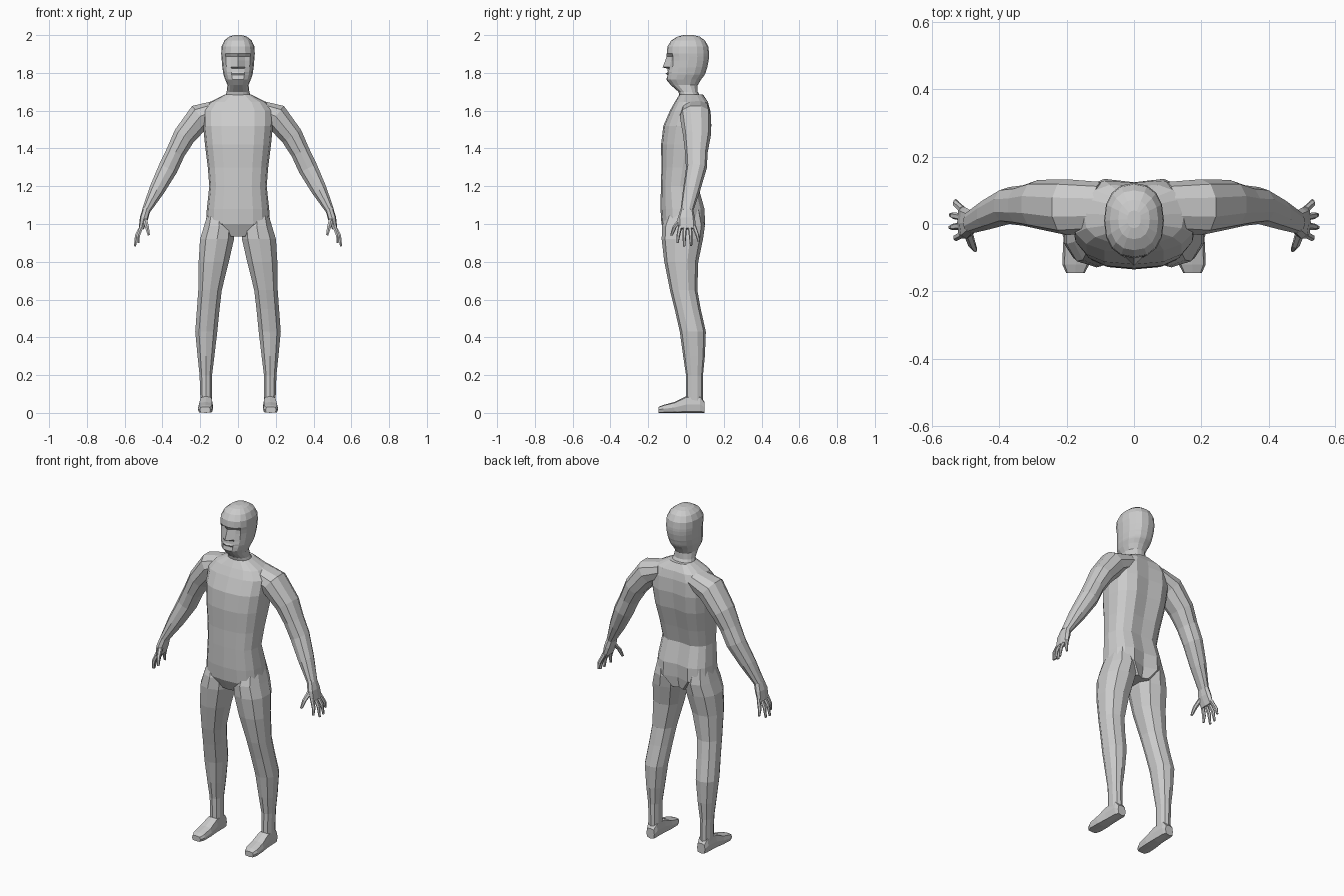
import bpy, bmesh
from math import sin, cos, pi
from mathutils import Vector

X, Y, Z = Vector((1, 0, 0)), Vector((0, 1, 0)), Vector((0, 0, 1))


def ring(c, u, v, a, b, n, p):
    """Rounded-square section; the first point sits on the -v side."""
    pts = []
    for k in range(n):
        t = -pi / 2 + 2 * pi * k / n
        f = [(1 if w > 0 else -1) * abs(w) ** (2 / p) if abs(w) > 1e-6 else 0
             for w in (cos(t), sin(t))]
        pts.append(Vector(c) + u * a * f[0] + v * b * f[1])
    return pts


def level(z, x0, x1, y0, y1, n, p):
    return ring(((x0 + x1) / 2, (y0 + y1) / 2, z), X, Y,
                (x1 - x0) / 2, (y1 - y0) / 2, n, p)


def tube(path, n, p=2.2):
    """Rings across a path of (x, y, z, in-plane radius, y radius)."""
    pts = [Vector(q[:3]) for q in path]
    rings = []
    for i, q in enumerate(path):
        t = pts[min(i + 1, len(pts) - 1)] - pts[max(i - 1, 0)]
        u = Vector((-t.z, 0, t.x)).normalized()
        rings.append(ring(pts[i], u, Y, q[3], q[4], n, p))
    return rings


def build(name, lofts, both=False):
    bm = bmesh.new()
    for s in ((1, -1) if both else (1,)):
        for rings in lofts:
            vs = [[bm.verts.new((s * q.x, q.y, q.z)) for q in r] for r in rings]
            n = len(vs[0])
            for a, b in zip(vs, vs[1:]):
                for k in range(n):
                    j = (k + 1) % n
                    bm.faces.new((a[k], a[j], b[j], b[k]))
            bm.faces.new(vs[0][::-1])
            bm.faces.new(vs[-1])
    bmesh.ops.recalc_face_normals(bm, faces=bm.faces)
    me = bpy.data.meshes.new(name)
    bm.to_mesh(me)
    bm.free()
    ob = bpy.data.objects.new(name, me)
    bpy.context.collection.objects.link(ob)
    return ob


# Torso: z, half width, front y, back y, spine groove depth
torso = []
for z, w, f, b, g in [(.935, .07, -.10, .085, .02), (1.0, .17, -.13, .108, .03),
                      (1.08, .165, -.135, .105, .02), (1.2, .152, -.133, .07, .012),
                      (1.3, .16, -.13, .095, .015), (1.42, .175, -.132, .13, .02),
                      (1.52, .185, -.12, .142, .018), (1.6, .185, -.085, .135, .012),
                      (1.645, .15, -.06, .122, .01), (1.685, .07, -.035, .09, 0)]:
    r = level(z, -w, w, f, b, 16, 2.6)
    r[8].y -= g
    torso.append(r)
body = build("body", [torso])

# Arms
arms = build("arms", [tube([
    (.10, .05, 1.61, .05, .075), (.20, .05, 1.57, .073, .083),
    (.285, .058, 1.465, .062, .073), (.33, .055, 1.38, .053, .06),
    (.37, .055, 1.295, .054, .055), (.43, .03, 1.18, .043, .046),
    (.487, .005, 1.07, .023, .034)], 10)], True)

# Legs: z, inner x, outer x, front y, back y
legs = build("legs", [[level(*q, 10, 2.3) for q in [
    (1.08, .06, .155, -.09, .08), (.99, .015, .183, -.126, .10),
    (.92, .017, .205, -.129, .09), (.8, .045, .212, -.115, .065),
    (.65, .083, .213, -.085, .06), (.55, .095, .22, -.06, .078),
    (.43, .107, .229, -.033, .105), (.3, .123, .216, -.015, .10),
    (.2, .136, .205, 0, .09), (.06, .137, .2, 0, .09)]]], True)

# Fuse the limbs into the torso
for limb in (arms, legs):
    m = body.modifiers.new("fuse", 'BOOLEAN')
    m.operation, m.object, m.solver = 'UNION', limb, 'EXACT'
dg = bpy.context.evaluated_depsgraph_get()
body.data = bpy.data.meshes.new_from_object(body.evaluated_get(dg))
body.modifiers.clear()
for limb in (arms, legs):
    bpy.data.objects.remove(limb)

# Head and neck: z, half width, front y, back y, nose push, eye recess
head = []
for z, w, f, b, nose, eye in [
        (1.66, .072, -.03, .085, 0, 0), (1.70, .06, -.04, .062, 0, 0),
        (1.735, .056, -.08, .062, 0, 0), (1.765, .068, -.105, .08, 0, 0),
        (1.788, .076, -.103, .098, -.006, 0), (1.796, .078, -.103, .102, .005, .003),
        (1.804, .079, -.102, .105, -.006, 0), (1.822, .082, -.099, .11, 0, .004),
        (1.83, .083, -.098, .113, .026, .004), (1.865, .086, -.096, .12, .014, .010),
        (1.888, .088, -.098, .122, .004, .016), (1.903, .089, -.102, .122, 0, .001),
        (1.94, .087, -.098, .118, 0, 0), (1.972, .072, -.078, .10, 0, 0),
        (1.992, .047, -.045, .072, 0, 0), (2.0, .02, -.012, .04, 0, 0)]:
    r = level(z, -w, w, f, b, 16, 2.3)
    r[0].y -= nose
    for k in (1, 15):
        r[k].y += eye
    head.append(r)
build("head", [head])

# Hands: palm, four fingers, thumb
hand = [tube([(.482, .005, 1.085, .021, .032), (.498, .002, 1.03, .022, .046),
              (.512, .005, .975, .014, .048)], 8, 2.6)]
for y0, y1, x, tip in [(-.03, -.045, .528, .90), (-.005, -.01, .546, .882),
                       (.02, .027, .545, .885), (.042, .068, .53, .905)]:
    hand.append(tube([(.509, y0, .99, .011, .011),
                      ((.512 + x) / 2 + .008, (y0 + y1) / 2 + (y1 - y0) * .2, .94, .010, .010),
                      (x, y1, tip, .006, .006)], 6))
hand.append(tube([(.495, -.02, 1.03, .014, .018), (.482, -.06, .985, .012, .012),
                  (.472, -.077, .94, .007, .007)], 6))
build("hands", hand, True)

# Feet: y, centre x, half width, height
build("feet", [[ring((x, y, h / 2), X, Z, w, h / 2, 8, 4) for y, x, w, h in [
    (.097, .167, .026, .06), (.075, .168, .033, .09), (.0, .169, .035, .088),
    (-.06, .171, .04, .058), (-.12, .173, .04, .042), (-.145, .174, .028, .032)]]], True)
